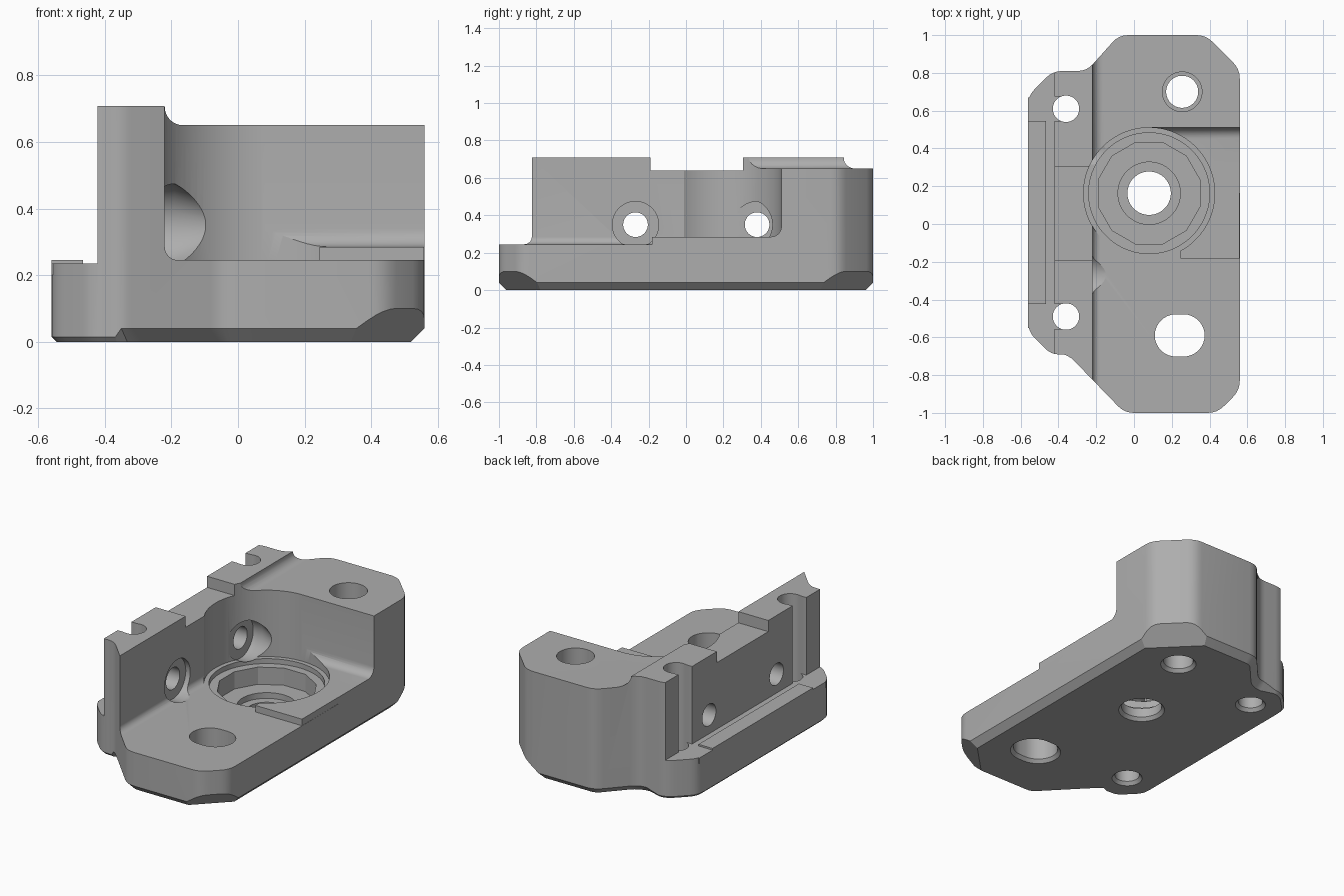
import bpy, bmesh, math
from mathutils import Vector

if "Cube" in bpy.data.objects:
    bpy.data.objects.remove(bpy.data.objects["Cube"])

grey = bpy.data.materials.new("plain grey")
grey.use_nodes = True
grey.diffuse_color = (0.42, 0.42, 0.42, 1)
grey.node_tree.nodes["Principled BSDF"].inputs["Base Color"].default_value = (0.42, 0.42, 0.42, 1)


def finish(name, bm):
    bmesh.ops.recalc_face_normals(bm, faces=bm.faces)
    mesh = bpy.data.meshes.new(name)
    bm.to_mesh(mesh)
    bm.free()
    mesh.materials.append(grey)
    ob = bpy.data.objects.new(name, mesh)
    bpy.context.collection.objects.link(ob)
    return ob


def skin(bm, rings):
    """Join rings of equal length and cap both ends."""
    loops = [[bm.verts.new(p) for p in ring] for ring in rings]
    n = len(loops[0])
    for low, high in zip(loops, loops[1:]):
        for i in range(n):
            j = (i + 1) % n
            bm.faces.new((low[i], low[j], high[j], high[i]))
    bm.faces.new(loops[0][::-1])
    bm.faces.new(loops[-1])


def prism(name, pts, lo, hi, axis="z"):
    place = {"x": lambda u, v, w: (w, u, v),
             "y": lambda u, v, w: (u, w, v),
             "z": lambda u, v, w: (u, v, w)}[axis]
    bm = bmesh.new()
    skin(bm, [[place(u, v, w) for u, v in pts] for w in (lo, hi)])
    return finish(name, bm)


def block(name, x0, x1, y0, y1, z0, z1):
    return prism(name, [(x0, y0), (x1, y0), (x1, y1), (x0, y1)], z0, z1)


def lathe(name, centre, profile, sides=48, axis="z"):
    """Turned solid from (radius, position along the axis) pairs."""
    rings = []
    for r, h in profile:
        ring = []
        for i in range(sides):
            a = math.tau * (i + 0.5) / sides
            u, v = centre[0] + r * math.cos(a), centre[1] + r * math.sin(a)
            ring.append((u, v, h) if axis == "z" else (h, u, v))
        rings.append(ring)
    bm = bmesh.new()
    skin(bm, rings)
    return finish(name, bm)


def arc(cx, cy, r, a0, a1, n=8):
    return [(cx + r * math.cos(math.radians(a0 + (a1 - a0) * i / n)),
             cy + r * math.sin(math.radians(a0 + (a1 - a0) * i / n))) for i in range(n + 1)]


def rounded(pts, reach=0.05, n=4):
    out = []
    for i, p in enumerate(pts):
        p, a, b = Vector(p), Vector(pts[i - 1]), Vector(pts[(i + 1) % len(pts)])
        s = p + (a - p).normalized() * min(reach, 0.4 * (a - p).length)
        e = p + (b - p).normalized() * min(reach, 0.4 * (b - p).length)
        for k in range(n + 1):
            t = k / n
            out.append(s * (1 - t) ** 2 + p * 2 * t * (1 - t) + e * t * t)
    return out


# Stock: rounded outline, counter-clockwise, with a chamfered underside
outline = rounded([(-0.56, 0.68), (-0.56, -0.57), (-0.44, -0.69), (-0.35, -0.69),
                   (-0.05, -1), (0.44, -1), (0.56, -0.88), (0.56, 0.82), (0.38, 1),
                   (-0.08, 1), (-0.25, 0.81), (-0.43, 0.81)])
foot, shoulder = [], []
for i, p in enumerate(outline):
    d0 = (p - outline[i - 1]).normalized()
    d1 = (outline[(i + 1) % len(outline)] - p).normalized()
    n0, n1 = Vector((-d0.y, d0.x)), Vector((-d1.y, d1.x))
    depth = 0.015 if p.x < -0.36 else 0.04
    q = p + (n0 + n1) * depth / (1 + n0.dot(n1))
    foot.append((q.x, q.y, 0))
    shoulder.append((p.x, p.y, depth))
bm = bmesh.new()
skin(bm, [foot, shoulder, [(p.x, p.y, 0.708) for p in outline]])

# Deeper underside chamfers at the two straight-side corners
for spot, out in (((0.5, -0.94, 0.1), (1, -1, -1.414)), ((0.47, 0.91, 0.1), (1, 1, -1.414))):
    cut = bmesh.ops.bisect_plane(bm, geom=bm.verts[:] + bm.edges[:] + bm.faces[:],
                                 plane_co=spot, plane_no=out, clear_outer=True)
    edges = [e for e in cut["geom_cut"] if isinstance(e, bmesh.types.BMEdge)]
    bmesh.ops.edgeloop_fill(bm, edges=edges)
body = finish("bracket_body", bm)


def combine(tool, operation="DIFFERENCE"):
    tool.hide_render = True
    mod = body.modifiers.new(tool.name, "BOOLEAN")
    mod.operation, mod.solver, mod.object = operation, "EXACT", tool
    bpy.context.view_layer.objects.active = body
    bpy.ops.object.modifier_apply(modifier=mod.name)
    bpy.data.objects.remove(tool)


# Outer ledge and its thin lip
combine(block("ledge_cut", -1, -0.422, -1.2, 1.2, 0.235, 1))
combine(prism("ledge_lip", [(-0.56, 0.67), (-0.56, -0.55), (-0.465, -0.55), (-0.465, 0.67)],
              0.2, 0.245), "UNION")

# Front deck and rear block top, each with a fillet against the upright wall
combine(prism("deck_cut", arc(-0.18, 0.285, 0.04, 180, 270) + [(1, 0.245), (1, 1), (-0.22, 1)],
              -1.2, 0.165, "y"))
combine(prism("rear_top_cut", arc(-0.165, 0.705, 0.055, 180, 270) + [(1, 0.65), (1, 1), (-0.22, 1)],
              0.1, 1.2, "y"))

# Side channel with a fillet against the rear block, then the raised pad
combine(prism("channel_cut", arc(0.455, 0.34, 0.055, 270, 360) + [(0.51, 1), (0.1, 1), (0.1, 0.285)],
              0.08, 1, "x"))
combine(block("raised_pad", 0.245, 0.559, -0.182, 0.3, 0.2, 0.285), "UNION")

# Notch in the wall top
combine(block("wall_notch", -1, -0.2, -0.19, 0.305, 0.64, 1))

# Stepped round pocket with a twelve-sided seat and a through hole
hub = (0.08, 0.163)
combine(lathe("pocket_wall", hub, [(0.347, 0.245), (0.347, 1)], 96))
combine(lathe("pocket_rim", hub, [(0.32, 0.215), (0.32, 0.4)], 64))
combine(lathe("pocket_seat", hub, [(0.278, 0.11), (0.278, 0.4)], 12))
combine(lathe("pocket_bore", hub, [(0.14, -0.01), (0.115, 0.02), (0.115, 0.075),
                                   (0.165, 0.075), (0.165, 0.4)]))

# Rear bolt hole
combine(lathe("rear_hole", (0.255, 0.7), [(0.11, -0.01), (0.085, 0.02), (0.085, 0.2),
                                          (0.105, 0.2), (0.105, 1)]))

# Front oblong hole with a chamfered mouth
def oblong(r):
    return arc(0.262, -0.59, r, -90, 90, 16) + arc(0.222, -0.59, r, 90, 270, 16)

bm = bmesh.new()
skin(bm, [[(x, y, z) for x, y in oblong(r)] for r, z in ((0.138, -0.01), (0.112, 0.02), (0.112, 1))])
combine(finish("front_hole", bm))

# Ledge bolt holes, open to the outer face above the ledge
for y in (0.61, -0.49):
    combine(lathe("ledge_hole", (-0.36, y), [(0.095, -0.01), (0.07, 0.02), (0.07, 1)]))
    combine(block("hole_slot", -1, -0.36, y - 0.066, y + 0.066, 0.235, 1))

# Cross holes through the wall, with counterbores and tapered run-outs
for y in (-0.27, 0.38):
    combine(lathe("cross_hole", (y, 0.35), [(0.066, -1), (0.066, -0.25), (0.124, -0.25),
                                            (0.124, -0.19), (0.001, 0.08)], 48, "x"))

# Smooth the curved faces and keep the machined edges crisp
bpy.ops.object.select_all(action="DESELECT")
body.select_set(True)
bpy.context.view_layer.objects.active = body
bpy.ops.object.shade_smooth_by_angle(angle=math.radians(25))
